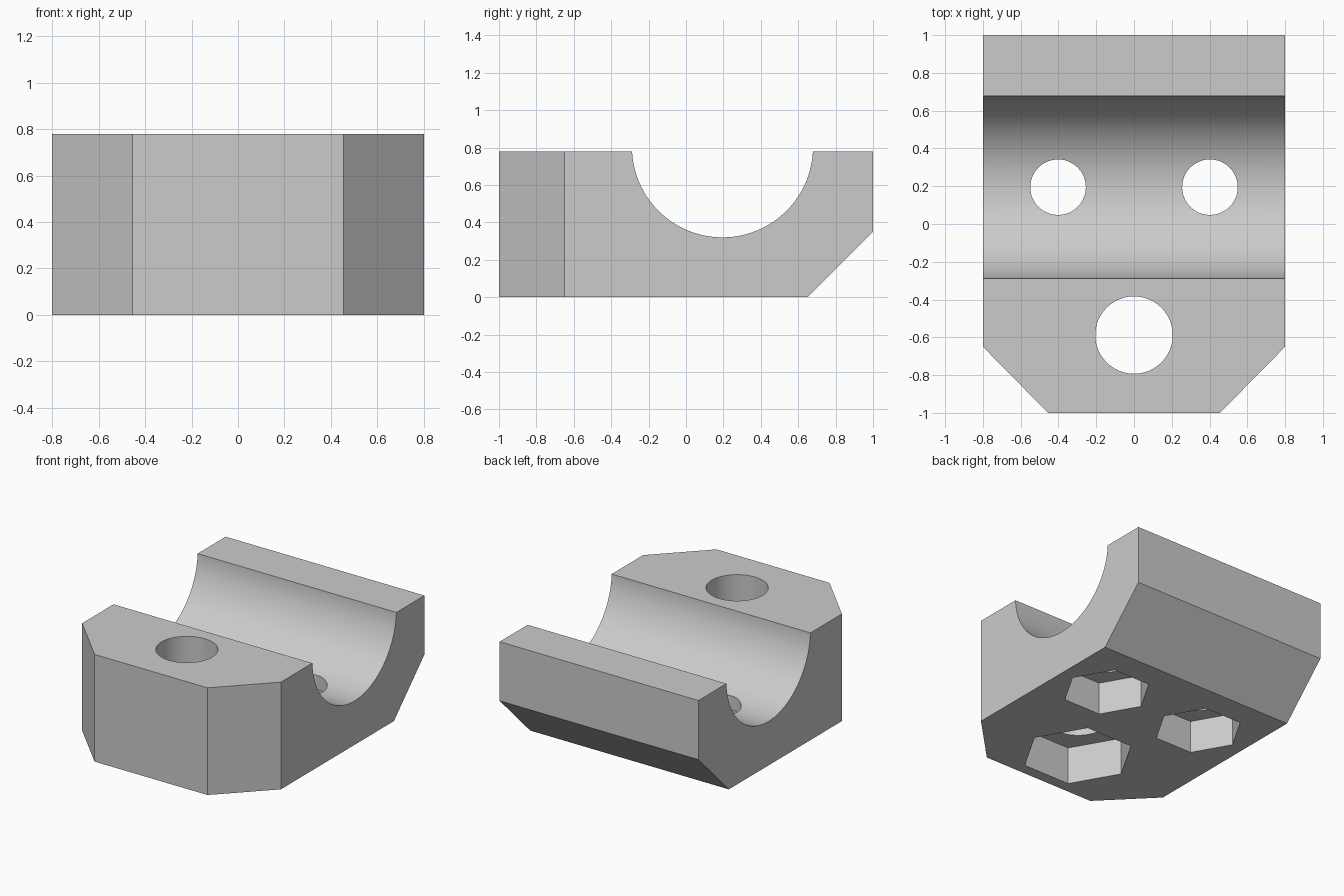
import bpy
import bmesh
from math import cos, sin, tau, radians
from mathutils import Matrix

HEIGHT = 0.78
HALF_WIDTH = 0.8
GROOVE_Y = 0.195

if "Cube" in bpy.data.objects:
    bpy.data.objects.remove(bpy.data.objects["Cube"])

grey = bpy.data.materials.new("plain_grey")
grey.use_nodes = True
colour = (0.6, 0.6, 0.6, 1)
grey.diffuse_color = colour
grey.node_tree.nodes["Principled BSDF"].inputs["Base Color"].default_value = colour


def make_object(name, bm):
    bmesh.ops.recalc_face_normals(bm, faces=bm.faces)
    mesh = bpy.data.meshes.new(name)
    bm.to_mesh(mesh)
    bm.free()
    mesh.materials.append(grey)
    obj = bpy.data.objects.new(name, mesh)
    bpy.context.collection.objects.link(obj)
    return obj


def prism(outline, bottom, top):
    """Upright prism from a plan outline."""
    bm = bmesh.new()
    face = bm.faces.new([bm.verts.new((x, y, bottom)) for x, y in outline])
    extruded = bmesh.ops.extrude_face_region(bm, geom=[face])["geom"]
    verts = [v for v in extruded if isinstance(v, bmesh.types.BMVert)]
    bmesh.ops.translate(bm, verts=verts, vec=(0, 0, top - bottom))
    return bm


def regular(x, y, radius, sides):
    return [(x + radius * cos(tau * i / sides), y + radius * sin(tau * i / sides))
            for i in range(sides)]


def cut(target, bm):
    """Subtract a solid from the target and discard the cutter."""
    cutter = make_object("cutter", bm)
    cutter.hide_render = True
    modifier = target.modifiers.new("cut", 'BOOLEAN')
    modifier.operation = 'DIFFERENCE'
    modifier.solver = 'EXACT'
    modifier.object = cutter
    bpy.ops.object.select_all(action='DESELECT')
    bpy.context.view_layer.objects.active = target
    target.select_set(True)
    bpy.ops.object.modifier_apply(modifier=modifier.name)
    bpy.data.objects.remove(cutter)


# Block with two clipped front corners
right_half = [(0.455, -1), (HALF_WIDTH, -0.65), (HALF_WIDTH, 1)]
left_half = [(-x, y) for x, y in reversed(right_half)]
bm = prism(right_half + left_half, 0, HEIGHT)

# Sloping lower back edge
bisected = bmesh.ops.bisect_plane(
    bm, geom=bm.verts[:] + bm.edges[:] + bm.faces[:],
    plane_co=(0, 0.65, 0), plane_no=(0, 1, -1), clear_outer=True)
rim = [e for e in bisected["geom_cut"] if isinstance(e, bmesh.types.BMEdge)]
bmesh.ops.holes_fill(bm, edges=[e for e in bm.edges if e.is_boundary] or rim)
block = make_object("clamp_block", bm)

# Round groove across the top
groove = prism(regular(0, 0, 0.484, 96), -1, 1)
bmesh.ops.transform(
    groove, verts=groove.verts,
    matrix=Matrix.Translation((0, GROOVE_Y, 0.804)) @ Matrix.Rotation(radians(90), 4, 'Y'))
cut(block, groove)

# Bolt holes with hexagonal nut pockets underneath: x, y, hole, pocket, depth
for x, y, hole, pocket, depth in [(0, -0.588, 0.205, 0.38, 0.277),
                                  (-0.402, GROOVE_Y, 0.147, 0.3, 0.24),
                                  (0.402, GROOVE_Y, 0.147, 0.3, 0.24)]:
    cut(block, prism(regular(x, y, pocket, 6), -0.2, depth))
    cut(block, prism(regular(x, y, hole, 48), -0.2, 1))

bpy.ops.object.shade_smooth_by_angle(angle=radians(30))
